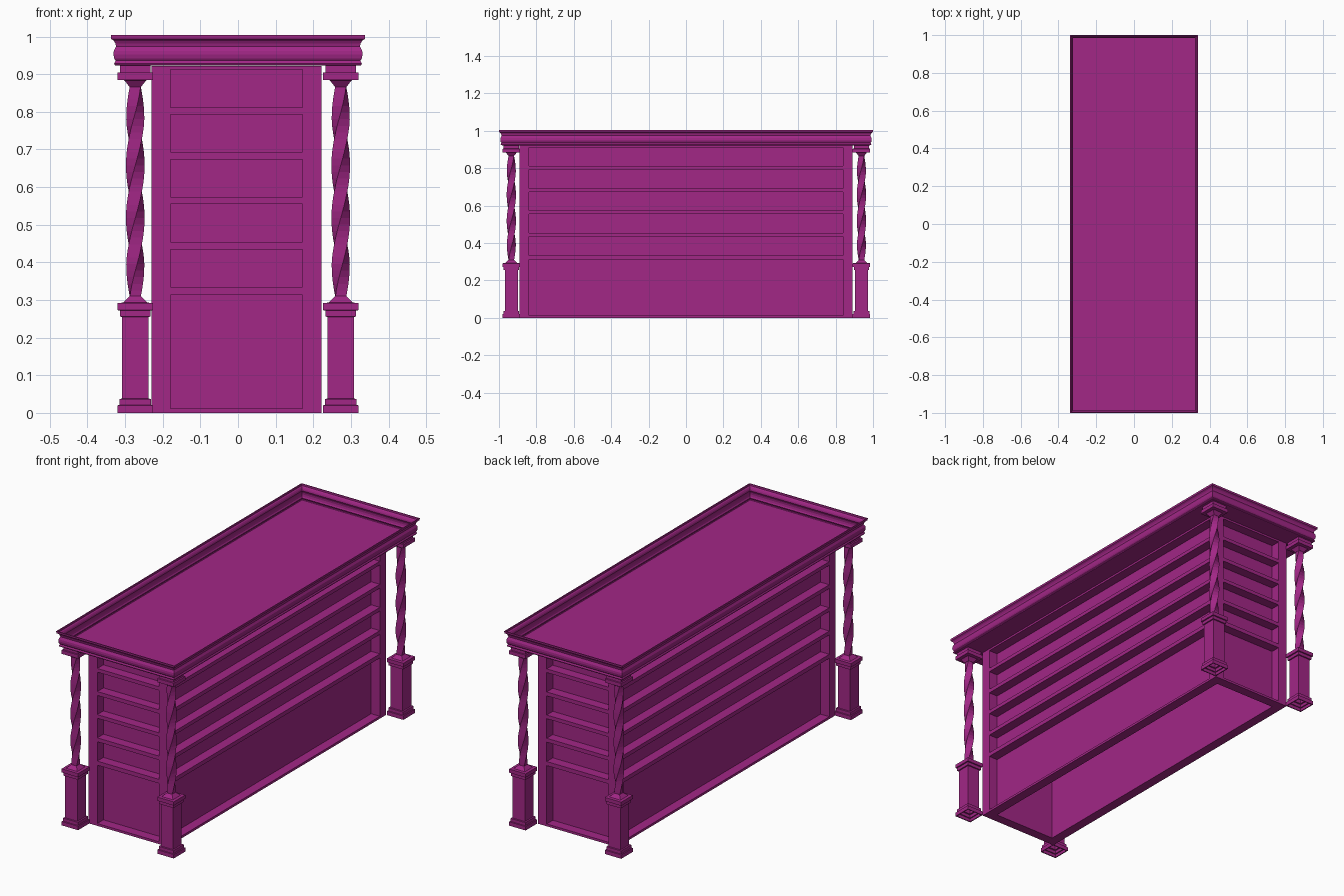
import bpy, bmesh, math

if "Cube" in bpy.data.objects:
    bpy.data.objects.remove(bpy.data.objects["Cube"])

mat = bpy.data.materials.new("purple_paint")
mat.diffuse_color = (0.36, 0.02, 0.24, 1)
mat.use_nodes = True
mat.node_tree.nodes["Principled BSDF"].inputs["Base Color"].default_value = mat.diffuse_color


def finish(name, bm):
    mesh = bpy.data.meshes.new(name)
    bmesh.ops.recalc_face_normals(bm, faces=bm.faces)
    bm.to_mesh(mesh)
    bm.free()
    mesh.materials.append(mat)
    obj = bpy.data.objects.new(name, mesh)
    bpy.context.collection.objects.link(obj)
    return obj


def stack(name, rings, center=(0, 0), cap_top=False, cap_bottom=False):
    """Skin rectangular rings given as (half x, half y, z, turn)."""
    bm = bmesh.new()
    loops = []
    for hx, hy, z, turn in rings:
        c, s = math.cos(turn), math.sin(turn)
        loops.append([bm.verts.new((center[0] + x * hx * c - y * hy * s,
                                    center[1] + x * hx * s + y * hy * c, z))
                      for x, y in ((-1, -1), (1, -1), (1, 1), (-1, 1))])
    for a, b in zip(loops, loops[1:]):
        for i in range(4):
            j = (i + 1) % 4
            bm.faces.new((a[i], a[j], b[j], b[i]))
    if cap_top:
        bm.faces.new(loops[-1])
    if cap_bottom:
        bm.faces.new(loops[0][::-1])
    return finish(name, bm)


def box(name, x0, x1, y0, y1, z0, z1):
    hx, hy = (x1 - x0) / 2, (y1 - y0) / 2
    return stack(name, [(hx, hy, z0, 0), (hx, hy, z1, 0)],
                 ((x0 + x1) / 2, (y0 + y1) / 2), True, True)


# Hollow cabinet: recessed panel walls, corner posts and rails
CX, HX, HY, D, TOP = -0.004, 0.226, 0.89, 0.05, 0.922
stack("panel_walls", [(HX - D, HY - D, 0, 0), (HX - D, HY - D, TOP, 0)], (CX, 0))
for sx in (-1, 1):
    for sy in (-1, 1):
        xs = sorted((CX + sx * HX, CX + sx * (HX - D)))
        ys = sorted((sy * HY, sy * (HY - D)))
        box("corner_post", *xs, *ys, 0, TOP)

rails = [(0, 0.012), (0.313, 0.334), (0.434, 0.454), (0.555, 0.574),
         (0.673, 0.693), (0.793, 0.812), (0.912, TOP)]
for z0, z1 in rails:
    for s in (-1, 1):
        ys = sorted((s * HY, s * (HY - D)))
        box("end_rail", CX - HX + D, CX + HX - D, *ys, z0, z1)
        xs = sorted((CX + s * HX, CX + s * (HX - D)))
        box("side_rail", *xs, -HY + D, HY - D, z0, z1)

# Square pedestals, twisted shafts and capitals
pedestal = [(0.042, 0), (0.047, 0), (0.047, 0.02), (0.042, 0.021), (0.042, 0.037),
            (0.035, 0.038), (0.035, 0.255), (0.041, 0.256), (0.041, 0.272),
            (0.047, 0.273), (0.047, 0.292), (0.032, 0.293), (0.015, 0.31)]
capital = [(0.015, 0.866), (0.029, 0.884), (0.047, 0.885), (0.047, 0.904),
           (0.041, 0.905), (0.041, 0.923)]
STEPS = 32
for cx in (-0.273, 0.273):
    for cy in (-0.934, 0.938):
        c = (cx, cy)
        stack("pedestal", [(r, r, z, 0) for r, z in pedestal], c, True)
        shaft = []
        for i in range(STEPS + 1):
            t = i / STEPS
            r = 0.0145 + 0.003 * min(1, 6 * t, 6 * (1 - t))
            shaft.append((r, r, 0.308 + 0.56 * t, t * 2 * math.pi))
        stack("twisted_shaft", shaft, c, True, True)
        stack("capital", [(r, r, z, 0) for r, z in capital], c, True, True)

# Moulded cornice rising around a sunken top board
profile = [(0.322, 0.923), (0.327, 0.924), (0.329, 0.928), (0.327, 0.933),
           (0.325, 0.936), (0.329, 0.942), (0.331, 0.952), (0.330, 0.962),
           (0.326, 0.970), (0.324, 0.974), (0.326, 0.982), (0.330, 0.989),
           (0.337, 0.994), (0.338, 1.004)]
stack("cornice", [(r, r + 0.662, z, 0) for r, z in profile] +
      [(0.333, 0.995, 1.004, 0), (0.332, 0.994, 0.996, 0)])
stack("top_board", [(0.322, 0.984, 0.923, 0), (0.322, 0.984, 0.926, 0)],
      cap_top=True, cap_bottom=True)
